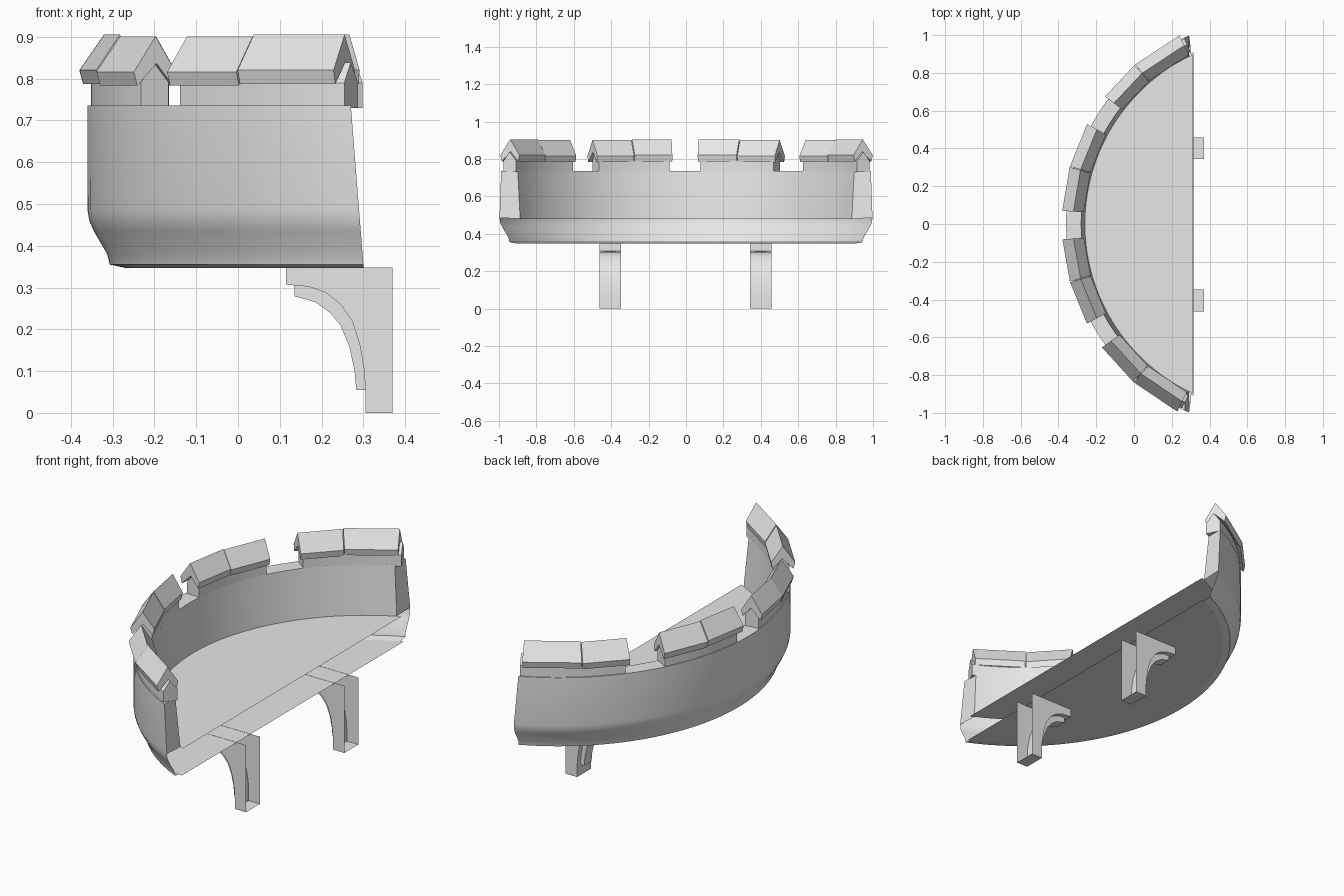
import bpy, bmesh, math

if "Cube" in bpy.data.objects:
    bpy.data.objects.remove(bpy.data.objects["Cube"], do_unlink=True)

stone = bpy.data.materials.new("grey_stone")
stone.use_nodes = True
GREY = (0.8, 0.8, 0.8, 1)
stone.diffuse_color = GREY
stone.node_tree.nodes["Principled BSDF"].inputs["Base Color"].default_value = GREY

CENTRE = 0.73  # x of the centre of the curved wall


def finish(name, bm, smooth=False):
    bmesh.ops.recalc_face_normals(bm, faces=bm.faces)
    mesh = bpy.data.meshes.new(name)
    bm.to_mesh(mesh)
    bm.free()
    mesh.materials.append(stone)
    obj = bpy.data.objects.new(name, mesh)
    bpy.context.collection.objects.link(obj)
    if smooth:
        bpy.ops.object.select_all(action='DESELECT')
        obj.select_set(True)
        bpy.context.view_layer.objects.active = obj
        bpy.ops.object.shade_smooth_by_angle(angle=math.radians(30))
    return obj


def polar(r, a, z):
    return (CENTRE - r * math.cos(a), r * math.sin(a), z)


def angle_at(r, x):
    """Angle at which a circle of radius r reaches the given x."""
    return math.acos((CENTRE - x) / r)


def sweep(name, profile, span, n, cap, closed=True, smooth=False):
    """Sweep (radius, height) points round the centre; span gives start and end angle."""
    bm = bmesh.new()
    rows = []
    for i in range(n + 1):
        row = []
        for r, z in profile:
            a0, a1 = span(r, z)
            row.append(bm.verts.new(polar(r, a0 + (a1 - a0) * i / n, z)))
        rows.append(row)
    count = len(profile)
    for p, q in zip(rows, rows[1:]):
        for j in range(count if closed else count - 1):
            k = (j + 1) % count
            bm.faces.new((p[j], p[k], q[k], q[j]))
    for row in (rows[0], rows[-1]):
        bm.faces.new([row[j] for j in cap])
    return finish(name, bm, smooth)


def half_disc(name, r, x_end, z):
    """Flat slab cut off straight at the rear."""
    bm = bmesh.new()
    end = angle_at(r, x_end)
    n = 40
    bm.faces.new([bm.verts.new(polar(r, end * (2 * i / n - 1), z)) for i in range(n + 1)])
    return finish(name, bm)


# Curved parapet wall, open below the floor where it meets the building
def wall_span(r, z):
    x = 0.27 + 0.03 * (0.735 - z) / 0.38
    a = angle_at(r, x)
    return -a, a


wall_profile = [(1.0, 0.347), (1.037, 0.355), (1.043, 0.38), (1.075, 0.435), (1.086, 0.46),
                (1.09, 0.485), (1.09, 0.735), (1.01, 0.735), (0.99, 0.48)]
sweep("parapet_wall", wall_profile, wall_span, 40, (5, 6, 7, 8), closed=False, smooth=True)

# Floor and underside
half_disc("floor", 0.99, 0.31, 0.48)
half_disc("underside", 1.0, 0.315, 0.347)

# Merlons with gabled tops, each capped by two folded coping stones
merlon_profile = [(1.085, 0.73), (1.085, 0.79), (1.05, 0.838), (1.01, 0.79), (1.01, 0.73)]
coping_profile = [(1.112, 0.82), (1.053, 0.905), (0.998, 0.82),
                  (1.005, 0.787), (1.05, 0.84), (1.103, 0.787)]
blocks = {
    "left_inner": (3.6, 15.8, 28.4),
    "left_outer": (37.4, 49.3, 63.9),
    "right_inner": (-4.2, -16, -28.3),
    "right_outer": (-36, -48.8, -63.2),
}
for name, angles in blocks.items():
    start, middle, end = [math.radians(a) for a in angles]
    inset = math.copysign(math.radians(0.8), end)
    stop = end + inset if "outer" in name else end - inset
    sweep("merlon_" + name, merlon_profile,
          lambda r, z: (start + inset, stop), 8, range(5), smooth=True)
    seam = inset * 0.12
    for k, (a, b) in enumerate(((start, middle - seam), (middle + seam, end))):
        lift = -0.004 * k if "inner" in name else 0.004 * k - 0.004
        profile = [(r, z + lift) for r, z in coping_profile]
        sweep(f"coping_{name}_{k + 1}", profile, lambda r, z: (a, b), 1, range(6))


def prism(name, outline, y0, y1, skip=()):
    """Extrude an x-z outline along y, leaving out the listed edges."""
    bm = bmesh.new()
    sides = [[bm.verts.new((x, y, z)) for x, z in outline] for y in (y0, y1)]
    for side in sides:
        bm.faces.new(side)
    n = len(outline)
    for j in range(n):
        if j not in skip:
            k = (j + 1) % n
            bm.faces.new((sides[0][j], sides[0][k], sides[1][k], sides[1][j]))
    return finish(name, bm, True)


# Curved brackets, hollow and open at the top and rear, with a central rib
curve = [(0.305, 0.055), (0.302, 0.1), (0.292, 0.16), (0.273, 0.22),
         (0.245, 0.26), (0.21, 0.288), (0.17, 0.302), (0.115, 0.307)]
rib_curve = [(0.283, 0.055), (0.279, 0.1), (0.266, 0.16), (0.245, 0.21),
             (0.22, 0.24), (0.185, 0.265), (0.135, 0.279)]
body = [(0.37, 0), (0.305, 0)] + curve + [(0.115, 0.348), (0.37, 0.348)]
rib = rib_curve + [(0.135, 0.306)] + curve[-2::-1]
for name, y in (("left", 0.4), ("right", -0.405)):
    prism(name + "_bracket", body, y - 0.057, y + 0.057, skip=(len(body) - 2, len(body) - 1))
    prism(name + "_bracket_rib", rib, y - 0.03, y + 0.03)
